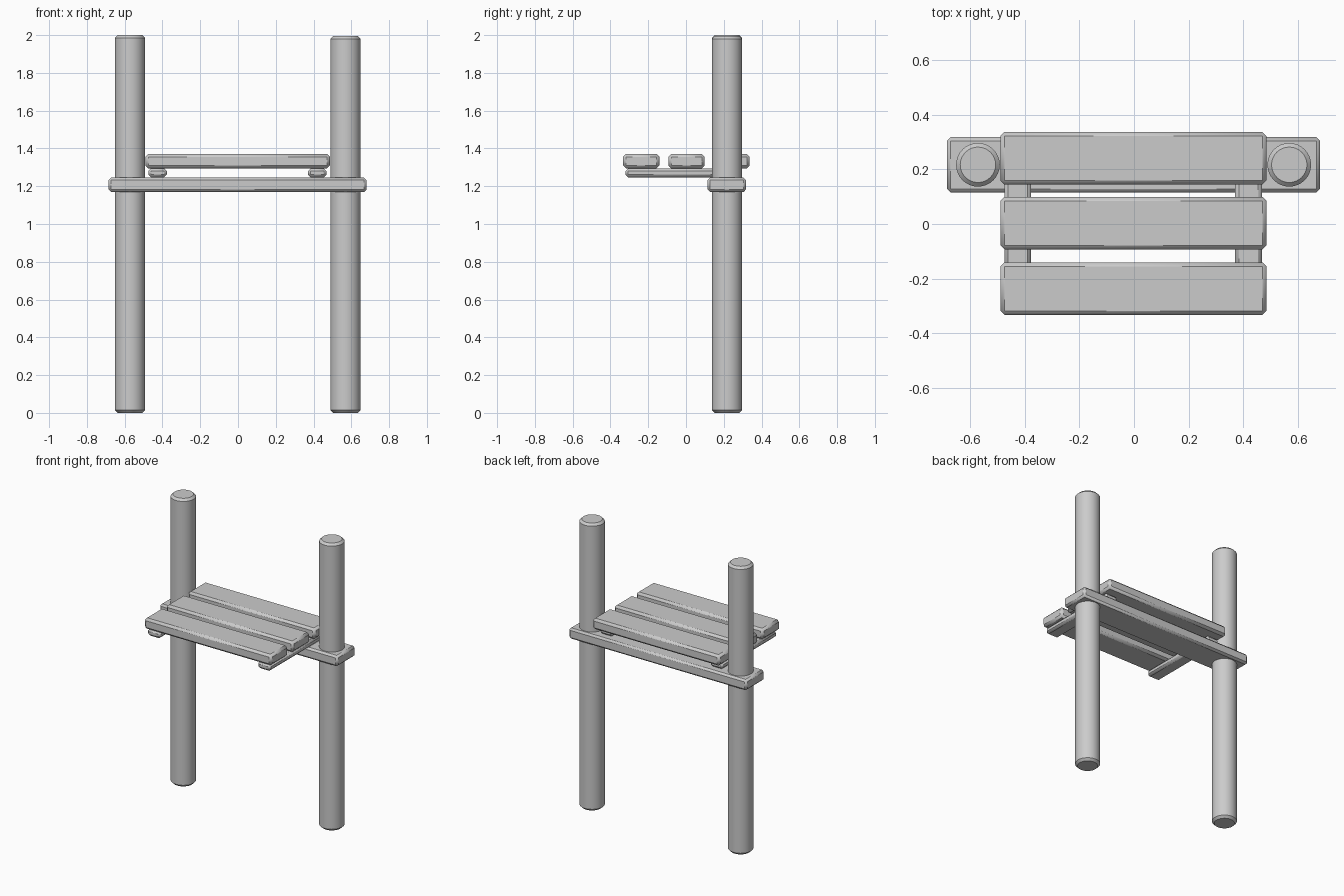
import bpy
from math import radians

if "Cube" in bpy.data.objects:
    bpy.data.objects.remove(bpy.data.objects["Cube"])


def finish(obj, name, bevel):
    # Soften the hard edges, then shade smooth with sharp corners kept
    obj.name = name
    mod = obj.modifiers.new("soft_edges", 'BEVEL')
    mod.width = bevel
    mod.segments = 1
    mod.limit_method = 'ANGLE'
    mod.angle_limit = radians(40)
    bpy.ops.object.shade_smooth_by_angle(angle=radians(50))


def board(name, x, y, z, bevel):
    # Bevelled box from (min, max) ranges
    bpy.ops.mesh.primitive_cube_add(size=1, location=[(a + b) / 2 for a, b in (x, y, z)])
    obj = bpy.context.object
    obj.scale = [b - a for a, b in (x, y, z)]
    bpy.ops.object.transform_apply(location=False, rotation=False, scale=True)
    finish(obj, name, bevel)


# Round upright posts
for side, x, height in (("left", -0.572, 2.0), ("right", 0.569, 1.995)):
    bpy.ops.mesh.primitive_cylinder_add(vertices=32, radius=0.08, depth=height,
                                        location=(x, 0.217, height / 2))
    finish(bpy.context.object, side + "_post", 0.015)

# Cross beam joining the posts
board("cross_beam", (-0.685, 0.681), (0.115, 0.318), (1.17, 1.245), 0.013)

# Bearers carrying the planks
for side, x in (("left", -0.426), ("right", 0.42)):
    board(side + "_bearer", (x - 0.049, x + 0.049), (-0.32, 0.28), (1.247, 1.294), 0.014)

# Three seat planks
for i, y in enumerate((-0.237, 0.003, 0.241)):
    board(f"plank_{i + 1}", (-0.49, 0.486), (y - 0.096, y + 0.096), (1.295, 1.371), 0.015)
